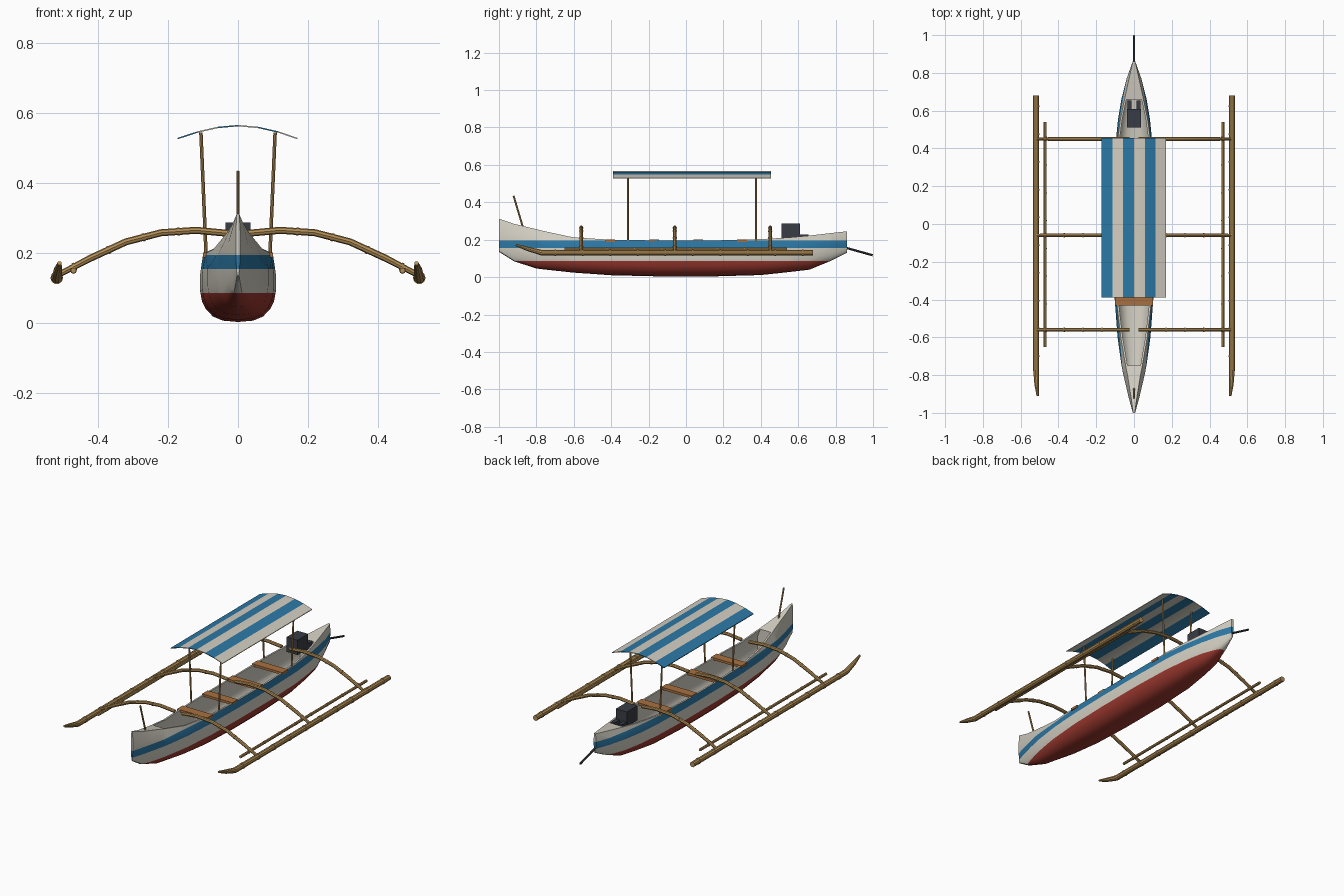
import bpy, bmesh, math
from mathutils import Vector

cube = bpy.data.objects.get("Cube")
if cube:
    bpy.data.objects.remove(cube, do_unlink=True)


def material(name, rgb):
    m = bpy.data.materials.new(name)
    m.use_nodes = True
    m.diffuse_color = (*rgb, 1)
    m.node_tree.nodes["Principled BSDF"].inputs["Base Color"].default_value = (*rgb, 1)
    return m


WHITE = material("off_white_paint", (0.65, 0.62, 0.54))
BLUE = material("blue_paint", (0.025, 0.19, 0.38))
RED = material("red_paint", (0.33, 0.04, 0.028))
BAMBOO = material("bamboo", (0.45, 0.27, 0.09))
WOOD = material("seat_wood", (0.39, 0.16, 0.05))
DARK = material("dark_metal", (0.04, 0.046, 0.06))


def finish(name, bm, mats, smooth=True):
    bmesh.ops.recalc_face_normals(bm, faces=bm.faces)
    mesh = bpy.data.meshes.new(name)
    bm.to_mesh(mesh)
    bm.free()
    for m in mats:
        mesh.materials.append(m)
    if smooth:
        for p in mesh.polygons:
            p.use_smooth = True
        mesh.set_sharp_from_angle(angle=math.radians(35))
    obj = bpy.data.objects.new(name, mesh)
    bpy.context.scene.collection.objects.link(obj)
    return obj


def tube(bm, points, radii, sides=10):
    pts = [Vector(p) for p in points]
    if not isinstance(radii, (list, tuple)):
        radii = [radii] * len(pts)
    rings = []
    for i, p in enumerate(pts):
        t = (pts[min(i + 1, len(pts) - 1)] - pts[max(i - 1, 0)]).normalized()
        up = Vector((1, 0, 0)) if abs(t.z) > 0.9 else Vector((0, 0, 1))
        a = t.cross(up).normalized()
        b = t.cross(a)
        angles = [math.tau * k / sides for k in range(sides)]
        rings.append([bm.verts.new(p + radii[i] * (a * math.cos(w) + b * math.sin(w)))
                      for w in angles])
    for r, s in zip(rings, rings[1:]):
        for k in range(sides):
            n = (k + 1) % sides
            bm.faces.new((r[k], r[n], s[n], s[k]))
    bm.faces.new(rings[0])
    bm.faces.new(rings[-1])


def box(name, lo, hi, mat):
    bm = bmesh.new()
    bmesh.ops.create_cube(bm, size=1)
    for v in bm.verts:
        v.co = [l + (c + 0.5) * (h - l) for l, h, c in zip(lo, hi, v.co)]
    return finish(name, bm, [mat], False)


# Hull stations: y, keel height, gunwale height, half beam, half width at gunwale
STATIONS = [
    (-1.0, 0.135, 0.312, 0.006, 0.004), (-0.92, 0.085, 0.285, 0.028, 0.015),
    (-0.8, 0.046, 0.256, 0.056, 0.034), (-0.75, 0.04, 0.244, 0.066, 0.044),
    (-0.6, 0.024, 0.212, 0.087, 0.07), (-0.4, 0.01, 0.2, 0.102, 0.093),
    (-0.15, 0.004, 0.196, 0.108, 0.1), (0.15, 0.004, 0.196, 0.108, 0.1),
    (0.4, 0.011, 0.203, 0.1, 0.092), (0.55, 0.027, 0.212, 0.085, 0.073),
    (0.66, 0.04, 0.222, 0.067, 0.05), (0.77, 0.085, 0.235, 0.039, 0.026),
    (0.86, 0.13, 0.245, 0.007, 0.006),
]
SECTION = [(0.4, 0.02), (0.66, 0.08), (0.85, 0.19), (0.95, 0.3), (1, 0.45), (1, 0.72)]
FIRST, LAST = 3, 10       # stations bounding the open cockpit
OUTSIDE = 2               # temporary slot for painted outer skin


def section(bm, y, keel, top, beam, rim):
    half = [(beam * u, keel + (top - keel) * h) for u, h in SECTION] + [(rim, top)]
    pts = [(-x, z) for x, z in reversed(half)] + [(0, keel)] + half
    return [bm.verts.new((x, y, z)) for x, z in pts]


def loft(bm, rows, slot):
    for r, s in zip(rows, rows[1:]):
        for k in range(len(r) - 1):
            bm.faces.new((r[k], r[k + 1], s[k + 1], s[k])).material_index = slot


bm = bmesh.new()
outer = [section(bm, *s) for s in STATIONS]
inner = [section(bm, y, k + 0.02, t, b - 0.012, g - 0.01)
         for y, k, t, b, g in STATIONS[FIRST:LAST + 1]]
loft(bm, outer, OUTSIDE)
loft(bm, inner, 0)
for end in (outer[0], outer[-1]):
    bm.faces.new(end).material_index = OUTSIDE
for end in (inner[0], inner[-1]):
    bm.faces.new(end)
for i in range(len(outer) - 1):
    a, b = outer[i], outer[i + 1]
    if FIRST <= i < LAST:          # gunwale rim
        c, d = inner[i - FIRST], inner[i - FIRST + 1]
        for e in (0, -1):
            bm.faces.new((a[e], b[e], d[e], c[e]))
    else:                          # end decks
        bm.faces.new((a[0], a[-1], b[-1], b[0]))
RED_TOP, BLUE_LOW, BLUE_TOP = 0.087, 0.155, 0.196
for level in (RED_TOP, BLUE_LOW, BLUE_TOP):
    bmesh.ops.bisect_plane(bm, geom=bm.verts[:] + bm.edges[:] + bm.faces[:],
                           plane_co=(0, 0, level), plane_no=(0, 0, 1))
for f in bm.faces:
    if f.material_index == OUTSIDE:
        z = f.calc_center_median().z
        f.material_index = 2 if z < RED_TOP else 1 if BLUE_LOW < z < BLUE_TOP else 0
finish("hull", bm, [WHITE, BLUE, RED])

# Seats across the cockpit
for i, y in enumerate((-0.405, -0.17, 0.065, 0.3)):
    box(f"seat_{i + 1}", (-0.1, y - 0.026, 0.188), (0.1, y + 0.026, 0.202), WOOD)

# Outriggers, mirrored to both sides
BOOM_Y = (-0.56, -0.06, 0.45)
ARC = [(0.025, 0.257), (0.12, 0.266), (0.22, 0.259), (0.32, 0.233), (0.42, 0.187), (0.515, 0.138)]
for side, label in ((1, "left"), (-1, "right")):
    # Main float with upturned tip and bamboo joints
    bm = bmesh.new()
    tube(bm, [(side * x, y, z) for x, y, z in
              ((0.51, -0.91, 0.172), (0.515, -0.85, 0.152), (0.518, -0.77, 0.13), (0.518, 0.68, 0.13))],
         [0.006, 0.012, 0.016, 0.016])
    for k in range(10):
        y = -0.7 + k * 0.147
        tube(bm, [(side * 0.518, y - 0.004, 0.13), (side * 0.518, y + 0.004, 0.13)], 0.018)
    finish(f"float_{label}", bm, [BAMBOO])

    # Slim inner rail
    bm = bmesh.new()
    tube(bm, [(side * 0.47, -0.65, 0.151), (side * 0.47, 0.54, 0.151)], 0.008, 8)
    for k in range(8):
        y = -0.57 + k * 0.147
        tube(bm, [(side * 0.47, y - 0.003, 0.151), (side * 0.47, y + 0.003, 0.151)], 0.0095, 8)
    finish(f"float_rail_{label}", bm, [BAMBOO])

    # Curved booms
    for i, y in enumerate(BOOM_Y):
        bm = bmesh.new()
        tube(bm, [(side * x, y, z) for x, z in ARC], [0.01] * 5 + [0.008], 8)
        for (xa, za), (xb, zb) in zip(ARC[1:], ARC[2:]):
            a, b = Vector((side * xa, y, za)), Vector((side * xb, y, zb))
            tube(bm, [a.lerp(b, 0.47), a.lerp(b, 0.53)], 0.0115, 8)
        finish(f"boom_{label}_{i + 1}", bm, [BAMBOO])

    # Canopy posts
    for i, y in enumerate((-0.31, 0.375)):
        bm = bmesh.new()
        tube(bm, [(side * 0.091, y, 0.19), (side * 0.106, y, 0.545)], 0.005, 8)
        finish(f"canopy_post_{label}_{i + 1}", bm, [BAMBOO])

    # Engine mounts
    x = side * 0.023
    box(f"engine_mount_{label}", (x - 0.011, 0.6, 0.195), (x + 0.011, 0.655, 0.228), DARK)

# Striped canopy, one stripe per facet
bm = bmesh.new()
CURVE = [(-0.173, 0.53), (-0.115, 0.549), (-0.057, 0.562), (0, 0.567),
         (0.057, 0.562), (0.115, 0.549), (0.17, 0.53)]
rows = [[[bm.verts.new((x, y, z + h)) for h in (0, -0.004)] for y in (-0.39, 0.455)] for x, z in CURVE]
for i, (a, b) in enumerate(zip(rows, rows[1:])):
    quads = [(a[0][0], a[1][0], b[1][0], b[0][0]), (a[0][1], a[1][1], b[1][1], b[0][1]),
             (a[0][0], a[0][1], b[0][1], b[0][0]), (a[1][0], a[1][1], b[1][1], b[1][0])]
    for q in quads:
        bm.faces.new(q).material_index = i % 2
for r in (rows[0], rows[-1]):
    f = bm.faces.new((r[0][0], r[0][1], r[1][1], r[1][0]))
    f.material_index = 0 if r is rows[0] else 1
finish("canopy", bm, [BLUE, WHITE])

# Bow pole
bm = bmesh.new()
tube(bm, [(0, -0.87, 0.26), (0, -0.922, 0.435)], 0.005, 8)
finish("bow_pole", bm, [BAMBOO])

# Engine and propeller shaft
box("engine", (-0.036, 0.51, 0.2), (0.036, 0.61, 0.288), DARK)
bm = bmesh.new()
tube(bm, [(0, 0.75, 0.186), (0, 0.998, 0.117)], 0.006, 8)
finish("propeller_shaft", bm, [DARK])
